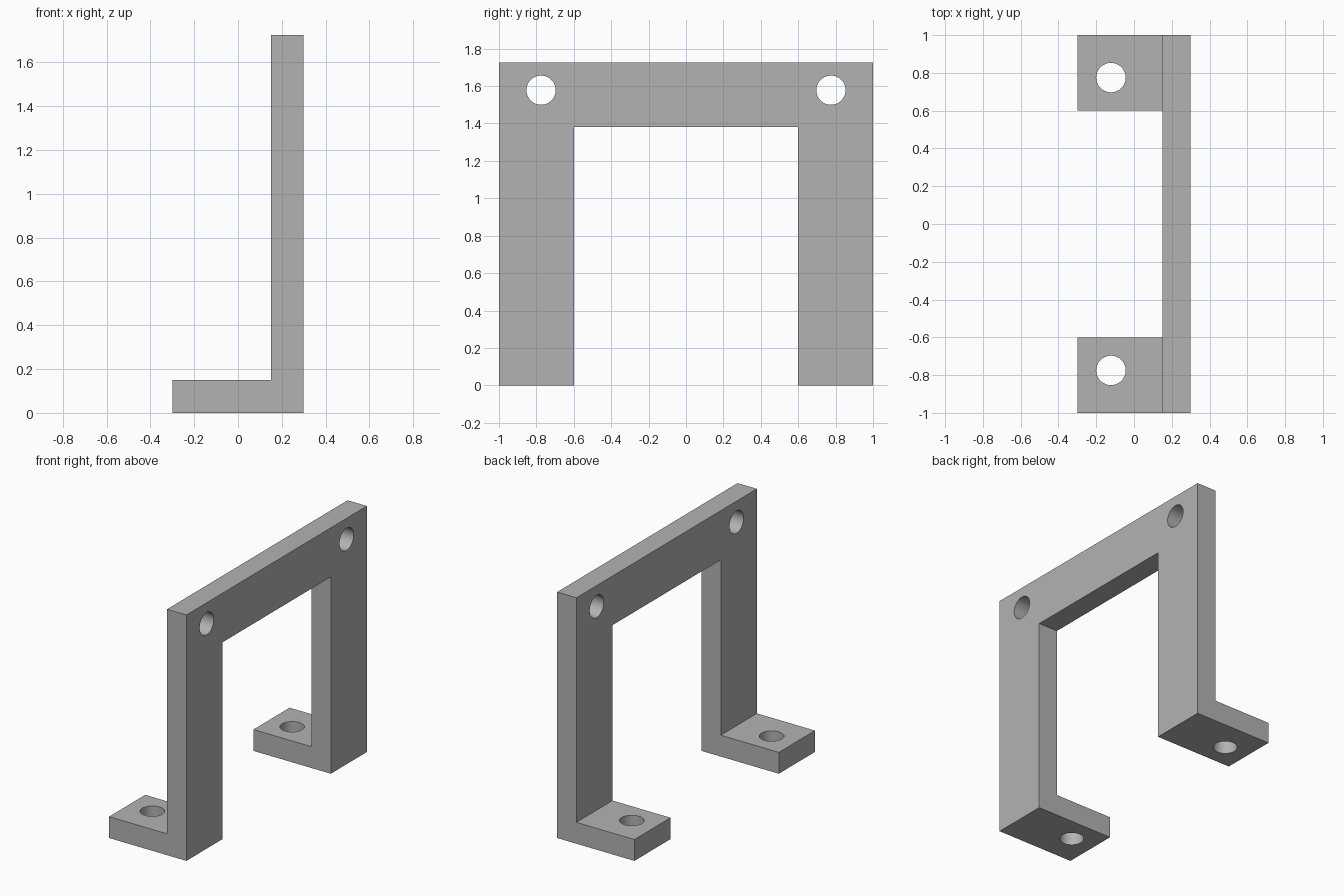
import bpy
import bmesh
from math import pi, radians
from mathutils import Vector

cube = bpy.data.objects.get("Cube")
if cube:
    bpy.data.objects.remove(cube, do_unlink=True)

HEIGHT, THICK, HALF_X, HALF_Y = 1.725, 0.15, 0.30, 1.0
LEG_INNER, BEAM_BOTTOM = 0.60, 1.38
HOLE_Y, HOLE_R = 0.775, 0.078

# Single grey material
grey = bpy.data.materials.new("plain grey")
grey.use_nodes = True
colour = (0.45, 0.45, 0.45, 1)
grey.diffuse_color = colour
grey.node_tree.nodes["Principled BSDF"].inputs["Base Color"].default_value = colour

# Bracket body: L profile swept along y
bm = bmesh.new()
inner = HALF_X - THICK
profile = [(-HALF_X, 0), (HALF_X, 0), (HALF_X, HEIGHT),
           (inner, HEIGHT), (inner, THICK), (-HALF_X, THICK)]
face = bm.faces.new([bm.verts.new((x, -HALF_Y, z)) for x, z in profile])
swept = bmesh.ops.extrude_face_region(bm, geom=[face])["geom"]
bmesh.ops.translate(bm, vec=Vector((0, 2 * HALF_Y, 0)),
                    verts=[v for v in swept if isinstance(v, bmesh.types.BMVert)])
bmesh.ops.recalc_face_normals(bm, faces=bm.faces)
mesh = bpy.data.meshes.new("mounting_bracket")
bm.to_mesh(mesh)
bm.free()
mesh.materials.append(grey)
bracket = bpy.data.objects.new("mounting_bracket", mesh)
bpy.context.collection.objects.link(bracket)


def cut(cutter):
    """Subtract a cutter from the bracket and discard it."""
    cutter.hide_render = True
    cutter.data.materials.append(grey)
    bpy.ops.object.select_all(action="DESELECT")
    bracket.select_set(True)
    bpy.context.view_layer.objects.active = bracket
    mod = bracket.modifiers.new("cut", "BOOLEAN")
    mod.operation = "DIFFERENCE"
    mod.solver = "EXACT"
    mod.object = cutter
    bpy.ops.object.modifier_apply(modifier=mod.name)
    bpy.data.objects.remove(cutter, do_unlink=True)


def drill(location, rotation):
    bpy.ops.mesh.primitive_cylinder_add(vertices=64, radius=HOLE_R, depth=0.4,
                                        location=location, rotation=rotation)
    cut(bpy.context.object)


# Opening between the two legs
bpy.ops.mesh.primitive_cube_add(size=1, location=(0, 0, BEAM_BOTTOM / 2 - 0.1))
opening = bpy.context.object
opening.scale = (1, 2 * LEG_INNER, BEAM_BOTTOM + 0.2)
cut(opening)

# Bolt holes through the upper corners and the feet
for side in (-1, 1):
    drill((HALF_X - THICK / 2, side * HOLE_Y, 1.578), (0, pi / 2, 0))
    drill((-0.122, side * HOLE_Y, THICK / 2), (0, 0, 0))

# Smooth hole walls, sharp edges elsewhere
bracket.select_set(True)
bpy.context.view_layer.objects.active = bracket
bpy.ops.object.shade_smooth_by_angle(angle=radians(30))
